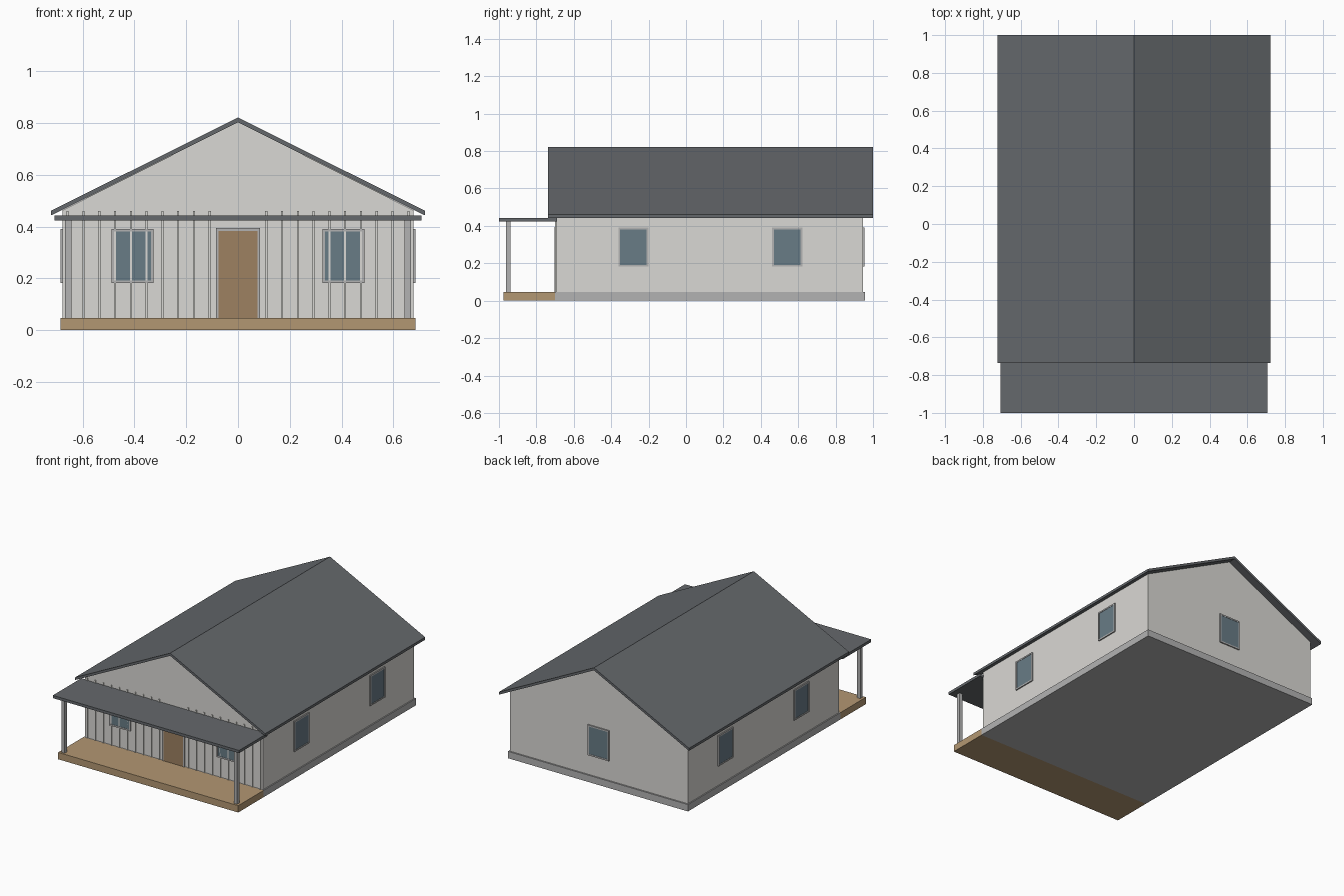
import bpy
from math import pi
from mathutils import Matrix

if "Cube" in bpy.data.objects:
    bpy.data.objects.remove(bpy.data.objects["Cube"])


def material(name, r, g, b):
    m = bpy.data.materials.new(name)
    m.diffuse_color = (r, g, b, 1)
    m.use_nodes = True
    m.node_tree.nodes["Principled BSDF"].inputs["Base Color"].default_value = m.diffuse_color
    return m


WALL = material("wall_paint", 0.70, 0.69, 0.66)
TRIM = material("trim_paint", 0.45, 0.45, 0.45)
ROOF = material("roof_metal", 0.13, 0.14, 0.15)
DECK = material("deck_wood", 0.45, 0.31, 0.17)
DOOR = material("door_wood", 0.34, 0.22, 0.12)
GLASS = material("glass", 0.14, 0.20, 0.24)


def mesh(name, verts, faces, mat):
    me = bpy.data.meshes.new(name)
    me.from_pydata(verts, [], faces)
    me.materials.append(mat)
    ob = bpy.data.objects.new(name, me)
    bpy.context.collection.objects.link(ob)
    return ob


def extrude_y(name, profile, y0, y1, mat):
    """Solid from an x-z profile (counter-clockwise seen from the front)."""
    n = len(profile)
    verts = [(x, y, z) for y in (y0, y1) for x, z in profile]
    faces = [tuple(range(n)), tuple(range(2 * n - 1, n - 1, -1))]
    faces += [(i, i + n, (i + 1) % n + n, (i + 1) % n) for i in range(n)]
    return mesh(name, verts, faces, mat)


def box(name, x0, x1, y0, y1, z0, z1, mat):
    return extrude_y(name, [(x0, z0), (x1, z0), (x1, z1), (x0, z1)], y0, y1, mat)


WX, WY0, WY1 = 0.677, -0.695, 0.947   # wall extents
BASE = 0.047                          # floor level


def window(name, place):
    """Framed window facing -y at the origin, moved onto a wall by a matrix."""
    w, z0, z1, t, d = 0.081, 0.182, 0.391, 0.010, 0.008
    parts = [
        box(name + "_frame_left", -w, -w + t, -d, 0.003, z0, z1, TRIM),
        box(name + "_frame_right", w - t, w, -d, 0.003, z0, z1, TRIM),
        box(name + "_frame_bottom", -w + t, w - t, -d, 0.003, z0, z0 + t, TRIM),
        box(name + "_frame_top", -w + t, w - t, -d, 0.003, z1 - t, z1, TRIM),
        box(name + "_glass", -w + t, w - t, -d * 0.75, 0.003, z0 + t, z1 - t, GLASS),
    ]
    for p in parts:
        p.data.transform(place)


# Foundation and porch deck
box("foundation", -0.685, 0.685, -0.70, 0.957, 0, BASE, TRIM)
box("porch_deck", -0.685, 0.685, -0.976, -0.70, 0, BASE, DECK)

# House body with gable ends
extrude_y("walls", [(-WX, BASE), (WX, BASE), (WX, 0.464), (0, 0.803), (-WX, 0.464)],
          WY0, WY1, WALL)

# Gable roof
extrude_y("gable_roof", [(-0.723, 0.443), (0, 0.803), (0.723, 0.443),
                         (0.723, 0.461), (0, 0.821), (-0.723, 0.461)],
          -0.737, 1.0, ROOF)

# Porch roof and posts
box("porch_roof", -0.708, 0.708, -1.0, -0.69, 0.423, 0.442, ROOF)
for s, side in ((-1, "left"), (1, "right")):
    x = s * 0.656
    box("porch_post_" + side, x - 0.012, x + 0.012, -0.963, -0.939, BASE, 0.423, TRIM)

# Vertical battens on the front wall
for s, side in ((-1, "left"), (1, "right")):
    for i in range(10):
        x = s * (0.109 + 0.061 * i)
        box(f"batten_{side}_{i + 1}", x - 0.004, x + 0.004, WY0 - 0.006, WY0 + 0.002,
            BASE, 0.46, WALL)

# Front door with trim
box("door", -0.075, 0.075, WY0 - 0.006, WY0 + 0.002, BASE, 0.382, DOOR)
for s, side in ((-1, "left"), (1, "right")):
    x = s * 0.080
    box("door_trim_" + side, x - 0.005, x + 0.005, WY0 - 0.008, WY0 + 0.002,
        BASE, 0.395, TRIM)
box("door_trim_top", -0.075, 0.075, WY0 - 0.008, WY0 + 0.002, 0.382, 0.395, TRIM)

# Windows: front pair, two on each side, one at the back
for s, side in ((-1, "left"), (1, "right")):
    window("front_window_" + side, Matrix.Translation((s * 0.408, WY0, 0)))
    for y, where in ((-0.281, "front"), (0.541, "rear")):
        window(f"{side}_window_{where}",
               Matrix.Translation((s * WX, y, 0)) @ Matrix.Rotation(s * pi / 2, 4, 'Z'))
window("back_window", Matrix.Translation((0, WY1, 0)) @ Matrix.Rotation(pi, 4, 'Z'))
